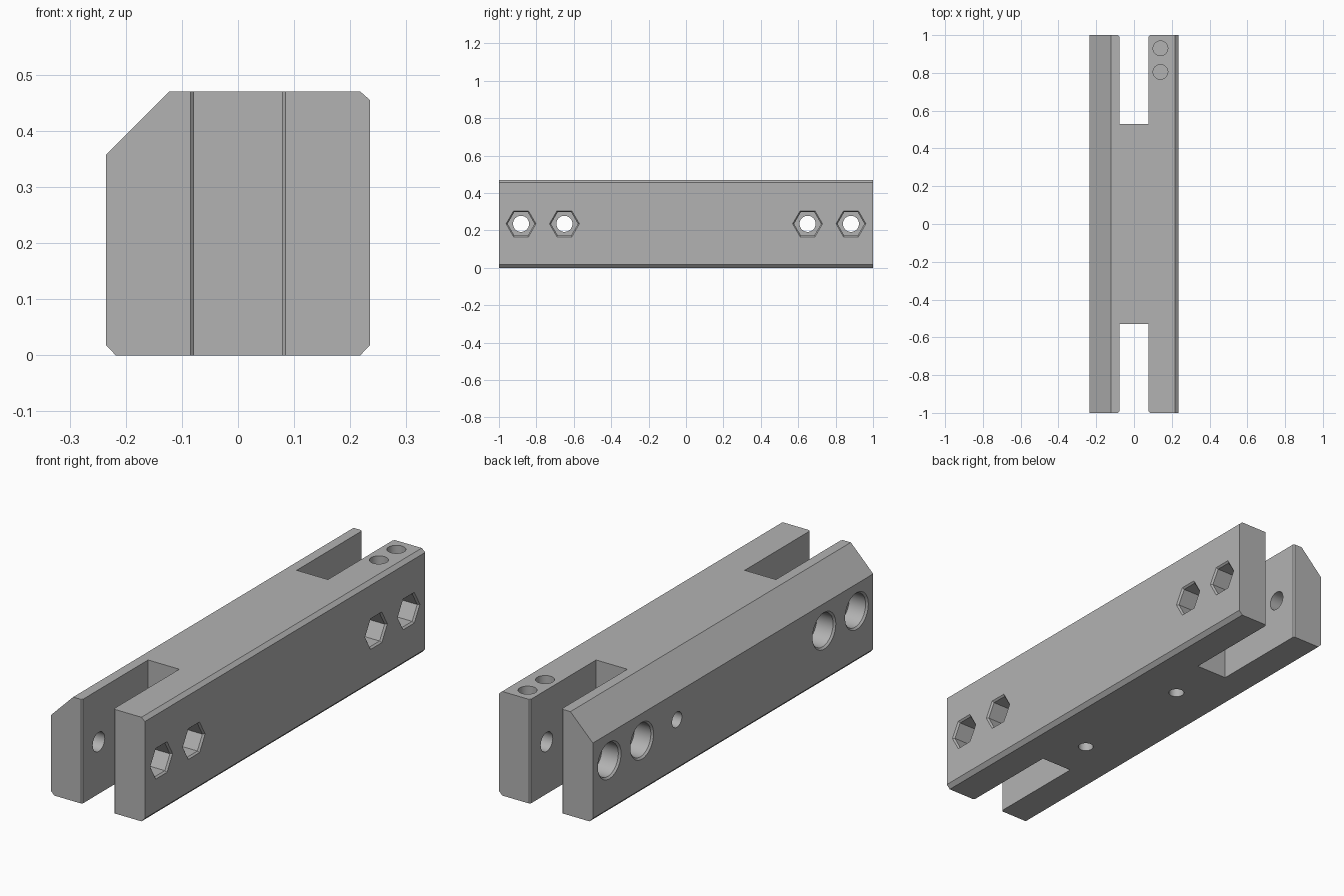
import bpy, bmesh, math
from mathutils import Matrix, Vector

cube = bpy.data.objects.get("Cube")
if cube:
    bpy.data.objects.remove(cube, do_unlink=True)

MID_Z = 0.235
HALF_X = 0.235

metal = bpy.data.materials.new("plain grey")
GREY = (0.45, 0.45, 0.45, 1)
metal.use_nodes = True
metal.diffuse_color = GREY
metal.node_tree.nodes["Principled BSDF"].inputs["Base Color"].default_value = GREY


def loft(name, rings):
    """Closed solid through matching rings of points."""
    bm = bmesh.new()
    rows = [[bm.verts.new(p) for p in ring] for ring in rings]
    n = len(rows[0])
    for a, b in zip(rows, rows[1:]):
        for i in range(n):
            j = (i + 1) % n
            bm.faces.new((a[i], a[j], b[j], b[i]))
    bm.faces.new(rows[0])
    bm.faces.new(rows[-1])
    bmesh.ops.recalc_face_normals(bm, faces=bm.faces[:])
    mesh = bpy.data.meshes.new(name)
    bm.to_mesh(mesh)
    bm.free()
    mesh.materials.append(metal)
    obj = bpy.data.objects.new(name, mesh)
    bpy.context.collection.objects.link(obj)
    return obj


def drill(start, direction, steps, sides=40):
    """Stepped cutter: steps are (depth below the surface, radius)."""
    d = Vector(direction)
    turn = d.to_track_quat('Z', 'Y').to_matrix().to_4x4()
    place = Matrix.Translation(start) @ turn
    rings = []
    for depth, r in steps:
        ring = []
        for i in range(sides):
            a = 2 * math.pi * i / sides
            c, s = r * math.cos(a), r * math.sin(a)
            # the track frame is turned so that hexagon corners lie along y
            local = turn.to_3x3().inverted() @ Vector((0, 1, 0)) if abs(d.x) > 0.5 else Vector((1, 0, 0))
            other = Vector((0, 0, 1)).cross(local)
            ring.append(place @ (local * c + other * s + Vector((0, 0, depth))))
        rings.append(ring)
    return loft("cutter", rings)


# Bar with chamfered corners, one of them wide
profile = [(-0.235, 0.018), (-0.218, 0), (0.218, 0), (0.235, 0.018),
           (0.235, 0.455), (0.218, 0.47), (-0.123, 0.47), (-0.235, 0.358)]
bar = loft("slotted_bar", [[(x, y, z) for x, z in profile] for y in (-1, 1)])

cutters = []
for side in (-1, 1):
    # End slot with slightly flared mouth
    outline = [(-0.078, 0.53), (0.078, 0.53), (0.078, 0.993), (0.092, 1.007),
               (-0.092, 1.007), (-0.078, 0.993)]
    cutters.append(loft("cutter", [[(x, y * side, z) for x, y in outline] for z in (-0.1, 0.6)]))

    # Cross bolts: through bore, nut pocket on the left, head recess on the right
    for y in (0.65, 0.882):
        y *= side
        cutters.append(drill((HALF_X, y, MID_Z), (-1, 0, 0), [(-0.05, 0.043), (0.52, 0.043)]))
        cutters.append(drill((HALF_X, y, MID_Z), (-1, 0, 0),
                             [(-0.01, 0.09), (0.008, 0.072), (0.09, 0.072)], 6))
        cutters.append(drill((-HALF_X, y, MID_Z), (1, 0, 0),
                             [(-0.01, 0.093), (0.008, 0.075), (0.09, 0.075)]))

# Blind holes: right side, underside and top of one leg
cutters.append(drill((-HALF_X, 0.4, MID_Z), (1, 0, 0), [(-0.05, 0.035), (0.2, 0.035)]))
for y in (0.29, -0.33):
    cutters.append(drill((0, y, 0), (0, 0, 1), [(-0.05, 0.033), (0.2, 0.033)]))
for y in (0.805, 0.93):
    cutters.append(drill((0.14, y, 0.47), (0, 0, -1), [(-0.05, 0.039), (0.1, 0.039)]))

# Cut everything, then discard the cutters
bpy.context.view_layer.objects.active = bar
for cutter in cutters:
    mod = bar.modifiers.new("cut", 'BOOLEAN')
    mod.operation = 'DIFFERENCE'
    mod.solver = 'EXACT'
    mod.object = cutter
    bpy.ops.object.modifier_apply(modifier=mod.name)
    bpy.data.objects.remove(cutter, do_unlink=True)

bpy.ops.object.select_all(action='DESELECT')
bar.select_set(True)
bpy.ops.object.shade_smooth_by_angle(angle=math.radians(25))
